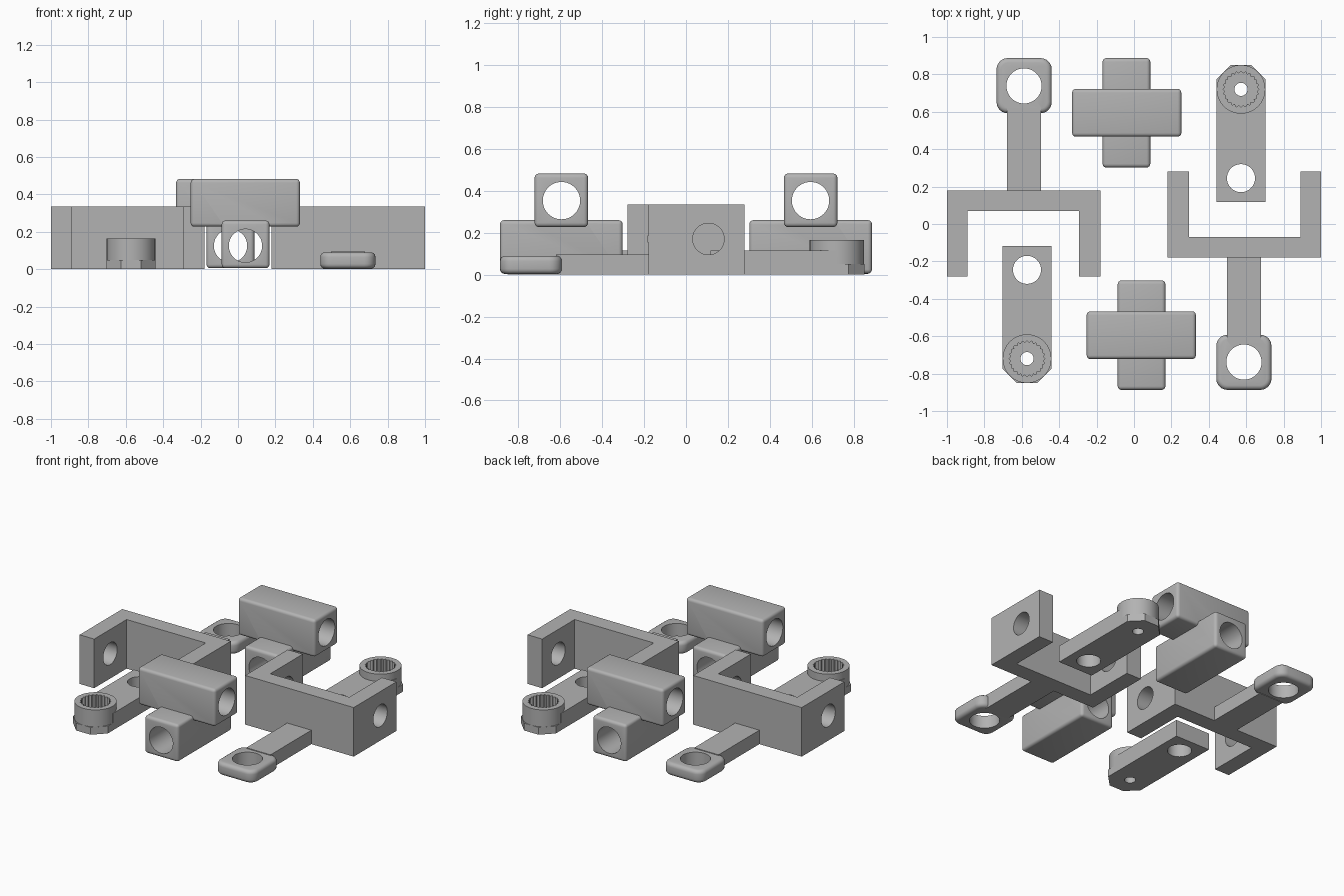
import bpy, bmesh, math
from mathutils import Matrix

cube = bpy.data.objects.get("Cube")
if cube:
    bpy.data.objects.remove(cube)

grey = bpy.data.materials.new("plain_grey")
grey.use_nodes = True
grey.diffuse_color = (0.45, 0.45, 0.45, 1)
grey.node_tree.nodes["Principled BSDF"].inputs["Base Color"].default_value = (0.45, 0.45, 0.45, 1)


def finish(name, bm):
    bmesh.ops.recalc_face_normals(bm, faces=bm.faces[:])
    mesh = bpy.data.meshes.new(name)
    bm.to_mesh(mesh)
    bm.free()
    mesh.materials.append(grey)
    obj = bpy.data.objects.new(name, mesh)
    bpy.context.collection.objects.link(obj)
    return obj


def prism(name, points, z0, z1):
    """Extrude an outline in x, y between two heights."""
    bm = bmesh.new()
    face = bm.faces.new([bm.verts.new((x, y, z0)) for x, y in points])
    top = bmesh.ops.extrude_face_region(bm, geom=[face])
    verts = [v for v in top["geom"] if isinstance(v, bmesh.types.BMVert)]
    bmesh.ops.translate(bm, verts=verts, vec=(0, 0, z1 - z0))
    return finish(name, bm)


def block(name, xs, ys, zs, rounding=0, corner=0):
    """Box with optional rounded upright corners and rounded edges."""
    bm = bmesh.new()
    bmesh.ops.create_cube(bm, size=1)
    for v in bm.verts:
        v.co = [r[0] if c < 0 else r[1] for c, r in zip(v.co, (xs, ys, zs))]
    if corner:
        upright = [e for e in bm.edges if abs(e.verts[0].co.z - e.verts[1].co.z) > 0.01]
        bmesh.ops.bevel(bm, geom=upright, offset=corner, segments=6, profile=0.5, affect='EDGES')
        rims = [e for e in bm.edges if abs(e.verts[0].co.z - e.verts[1].co.z) < 0.001]
        bmesh.ops.bevel(bm, geom=rims, offset=rounding, segments=4, profile=0.5, affect='EDGES')
    elif rounding:
        bmesh.ops.bevel(bm, geom=bm.edges[:], offset=rounding, segments=4, profile=0.5, affect='EDGES')
    return finish(name, bm)


def cylinder(name, centre, radius, length, axis='Z', sides=64):
    bm = bmesh.new()
    turn = {'X': Matrix.Rotation(math.pi / 2, 4, 'Y'),
            'Y': Matrix.Rotation(math.pi / 2, 4, 'X'), 'Z': Matrix()}[axis]
    bmesh.ops.create_cone(bm, cap_ends=True, segments=sides, radius1=radius, radius2=radius,
                          depth=length, matrix=Matrix.Translation(centre) @ turn)
    return finish(name, bm)


def ring(centre, radii, count, phase=0):
    """Points around a centre, cycling through the radii."""
    return [(centre[0] + radii[i % len(radii)] * math.cos(phase + math.tau * i / count),
             centre[1] + radii[i % len(radii)] * math.sin(phase + math.tau * i / count))
            for i in range(count)]


def combine(obj, others, operation):
    for other in others:
        mod = obj.modifiers.new(operation, 'BOOLEAN')
        mod.operation, mod.object, mod.solver = operation, other, 'EXACT'
        graph = bpy.context.evaluated_depsgraph_get()
        mesh = bpy.data.meshes.new_from_object(obj.evaluated_get(graph))
        obj.modifiers.clear()
        obj.data = mesh
        bpy.data.objects.remove(other)


# U bracket with a pin hole through both arms
outline = [(0.18, -0.18), (1, -0.18), (1, 0.28), (0.89, 0.28),
           (0.89, -0.07), (0.293, -0.07), (0.293, 0.28), (0.18, 0.28)]
bracket = prism("bracket", outline, 0, 0.335)
combine(bracket, [cylinder("pin_cut", (0.59, 0.107, 0.17), 0.075, 1.2, 'X')], 'DIFFERENCE')

# Handle and rounded eye plate on the back of the bracket
eye = block("handle", (0.44, 0.735), (-0.887, -0.592), (0.003, 0.09), 0.025, 0.06)
combine(eye, [block("stem", (0.497, 0.68), (-0.62, -0.18), (0, 0.095))], 'UNION')
combine(eye, [cylinder("eye_cut", (0.588, -0.738, 0.05), 0.094, 0.4)], 'DIFFERENCE')

# Link with an octagonal foot, round socket and toothed bore
hub = (0.572, 0.72)
link = block("link", (0.441, 0.703), (0.118, hub[1]), (0, 0.115))
foot = prism("foot", ring(hub, [0.131 / math.cos(math.pi / 8)], 8, math.pi / 8), 0, 0.05)
socket = cylinder("socket", (*hub, 0.0875), 0.13, 0.155)
combine(link, [foot, socket], 'UNION')
combine(link, [prism("tooth_cut", ring(hub, [0.097, 0.086], 48), 0.05, 0.3),
               cylinder("shaft_cut", (*hub, 0), 0.035, 0.4),
               cylinder("pin_cut", (hub[0], 0.245, 0), 0.075, 0.4)], 'DIFFERENCE')

# Two crossed rounded blocks, each bored lengthwise
cross = block("crossed_blocks", (-0.331, 0.253), (0.467, 0.722), (0.227, 0.482), 0.02)
lower = block("lower_block", (-0.168, 0.087), (0.302, 0.887), (0.005, 0.26), 0.02)
combine(cross, [lower], 'UNION')
combine(cross, [cylinder("upper_bore", (-0.04, 0.594, 0.353), 0.089, 1, 'X'),
                cylinder("lower_bore", (-0.04, 0.594, 0.125), 0.089, 1, 'Y')], 'DIFFERENCE')

# Smooth the round faces, then turn a second set half way round
for obj in (bracket, eye, link, cross):
    bpy.ops.object.select_all(action='DESELECT')
    obj.select_set(True)
    bpy.context.view_layer.objects.active = obj
    bpy.ops.object.shade_smooth_by_angle(angle=math.radians(30))
    twin = obj.copy()
    twin.name = "second_" + obj.name
    twin.rotation_euler.z = math.pi
    bpy.context.collection.objects.link(twin)
